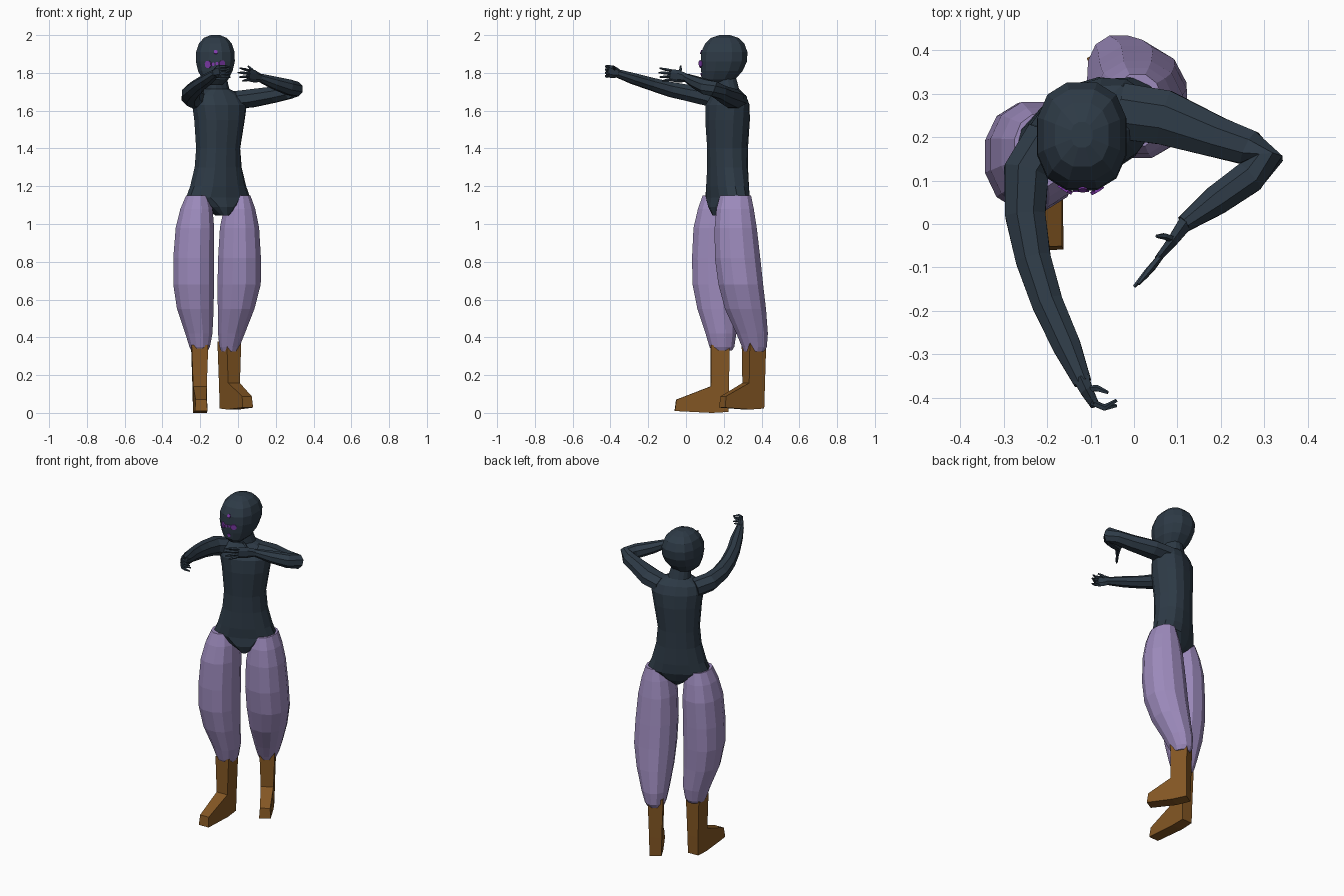
import bpy, bmesh, math
from mathutils import Vector
from mathutils.bvhtree import BVHTree


def material(name, rgb):
    m = bpy.data.materials.new(name)
    m.diffuse_color = (*rgb, 1)
    return m


DARK = material("dark slate", (0.027, 0.043, 0.062))
LILAC = material("lilac cloth", (0.34, 0.26, 0.51))
BROWN = material("brown leather", (0.23, 0.095, 0.017))
VIOLET = material("violet paint", (0.22, 0.045, 0.42))


def loft(name, rings, mat):
    """Skin a list of equal-length point rings, capped at both ends."""
    bm = bmesh.new()
    vs = [[bm.verts.new(p) for p in r] for r in rings]
    n = len(rings[0])
    for a, b in zip(vs, vs[1:]):
        for i in range(n):
            j = (i + 1) % n
            bm.faces.new((a[i], a[j], b[j], b[i]))
    bm.faces.new(vs[0])
    bm.faces.new(vs[-1])
    bmesh.ops.recalc_face_normals(bm, faces=bm.faces)
    me = bpy.data.meshes.new(name)
    bm.to_mesh(me)
    bm.free()
    me.materials.append(mat)
    ob = bpy.data.objects.new(name, me)
    bpy.context.collection.objects.link(ob)
    return ob


def stack(name, rows, mat, n=12, turn=0, square=1.0):
    """Horizontal rounded sections: z, centre x, centre y, radius x, radius y."""
    c, s = math.cos(math.radians(turn)), math.sin(math.radians(turn))
    soft = lambda v: math.copysign(abs(v) ** square, v)
    rings = []
    for z, cx, cy, rx, ry in rows:
        ring = []
        for i in range(n):
            a = 2 * math.pi * (i + 0.5) / n
            x, y = rx * soft(math.cos(a)), ry * soft(math.sin(a))
            ring.append((cx + x * c - y * s, cy + x * s + y * c, z))
        rings.append(ring)
    return loft(name, rings, mat)


def tube(name, pts, mat, n=8):
    """Sections along a path: x, y, z, horizontal radius, vertical radius."""
    ps = [Vector(p[:3]) for p in pts]
    rings = []
    for i, p in enumerate(ps):
        t = Vector()
        if i:
            t += (p - ps[i - 1]).normalized()
        if i < len(ps) - 1:
            t += (ps[i + 1] - p).normalized()
        t.normalize()
        u = t.cross(Vector((0, 0, 1))).normalized()
        v = u.cross(t)
        ring = []
        for k in range(n):
            a = 2 * math.pi * (k + 0.5) / n
            ring.append(p + u * pts[i][3] * math.cos(a) + v * pts[i][4] * math.sin(a))
        rings.append(ring)
    return loft(name, rings, mat)


def finger(name, a, b, c, r=0.008):
    tube(name, [(*a, r, r), (*b, r, r), (*c, r * 0.5, r * 0.5)], DARK, 5)


# Torso with neck, turned at the hips
stack("torso", [
    (1.045, -0.085, 0.195, 0.025, 0.06), (1.09, -0.095, 0.21, 0.09, 0.09),
    (1.14, -0.105, 0.22, 0.18, 0.095), (1.2, -0.105, 0.22, 0.155, 0.1),
    (1.3, -0.105, 0.22, 0.128, 0.1), (1.4, -0.105, 0.22, 0.119, 0.102),
    (1.55, -0.098, 0.22, 0.137, 0.11), (1.63, -0.098, 0.22, 0.15, 0.105),
    (1.68, -0.105, 0.225, 0.135, 0.08), (1.715, -0.11, 0.22, 0.065, 0.058),
    (1.79, -0.115, 0.205, 0.052, 0.055)], DARK, 14, 25, 0.9)

# Head
head = stack("head", [
    (1.735, -0.12, 0.165, 0.035, 0.055), (1.765, -0.12, 0.172, 0.07, 0.09),
    (1.81, -0.12, 0.19, 0.094, 0.113), (1.86, -0.12, 0.2, 0.106, 0.126),
    (1.91, -0.12, 0.203, 0.105, 0.126), (1.955, -0.12, 0.205, 0.09, 0.107),
    (1.985, -0.12, 0.205, 0.063, 0.075), (2.0, -0.12, 0.205, 0.025, 0.03)],
    DARK, 12, 0, 0.82)

# Painted face marks: thin plates laid on the head surface
tree = BVHTree.FromPolygons([v.co for v in head.data.vertices],
                            [p.vertices[:] for p in head.data.polygons])
for x, z, r in [(-0.118, 1.91, 0.011), (-0.118, 1.79, 0.011),
                (-0.158, 1.845, 0.02), (-0.132, 1.846, 0.009),
                (-0.112, 1.85, 0.009), (-0.085, 1.85, 0.018)]:
    hit, nor, _, _ = tree.ray_cast(Vector((x, -1, z)), Vector((0, 1, 0)))
    if nor.y > 0:
        nor = -nor
    a, b = hit - nor * 0.003, hit + nor * 0.004
    tube("face_mark", [(*a, r, r), (*b, r, r)], VIOLET, 8)

# Baggy trouser legs
stack("right_trouser_leg", [
    (1.15, -0.215, 0.17, 0.062, 0.085), (1.08, -0.22, 0.165, 0.088, 0.105),
    (0.98, -0.228, 0.16, 0.105, 0.124), (0.82, -0.235, 0.155, 0.111, 0.127),
    (0.68, -0.235, 0.155, 0.111, 0.124), (0.55, -0.226, 0.165, 0.1, 0.108),
    (0.42, -0.207, 0.185, 0.074, 0.084), (0.35, -0.203, 0.19, 0.056, 0.068),
    (0.33, -0.203, 0.19, 0.045, 0.055)], LILAC, 12, 0, 0.9)
stack("left_trouser_leg", [
    (1.15, 0.008, 0.262, 0.06, 0.085), (1.08, 0.008, 0.26, 0.086, 0.102),
    (0.98, 0.008, 0.263, 0.107, 0.115), (0.82, 0.008, 0.273, 0.117, 0.124),
    (0.68, 0.006, 0.29, 0.118, 0.122), (0.55, -0.01, 0.315, 0.1, 0.112),
    (0.42, -0.035, 0.35, 0.073, 0.086), (0.35, -0.045, 0.362, 0.055, 0.068),
    (0.325, -0.045, 0.36, 0.045, 0.055)], LILAC, 12, 0, 0.9)


def boot(name, x, y, lift, turn, length):
    """Side outline (forward, z, half width) given width on both sides."""
    outline = [(-0.052, 0.36, 0.044), (0.048, 0.36, 0.044), (0.048, 0.14, 0.036),
               (length, 0.07, 0.029), (length + 0.008, 0.01, 0.033),
               (0.04, 0.0, 0.036), (-0.045, 0.005, 0.034), (-0.048, 0.12, 0.036)]
    c, s = math.cos(math.radians(turn)), math.sin(math.radians(turn))
    side = lambda k: [(x + f * s + w * k * c, y - f * c + w * k * s, max(z, 0) + lift)
                      for f, z, w in outline]
    return loft(name, [side(-1), side(1)], BROWN)


boot("right_boot", -0.203, 0.178, 0.0, 2, 0.23)
boot("left_boot", -0.045, 0.358, 0.018, 30, 0.185)

# Right arm reaching forward, hand half closed
tube("right_arm", [
    (-0.2, 0.2, 1.655, 0.055, 0.055), (-0.248, 0.12, 1.675, 0.056, 0.054),
    (-0.25, 0.02, 1.692, 0.05, 0.047), (-0.232, -0.08, 1.712, 0.044, 0.043),
    (-0.2, -0.18, 1.74, 0.039, 0.036), (-0.155, -0.28, 1.77, 0.035, 0.031),
    (-0.118, -0.365, 1.798, 0.022, 0.023)], DARK)
tube("right_palm", [
    (-0.122, -0.355, 1.797, 0.021, 0.022), (-0.108, -0.385, 1.805, 0.017, 0.033),
    (-0.09, -0.417, 1.81, 0.012, 0.033)], DARK, 6)
for i in range(4):
    z = 1.783 + i * 0.017
    finger("right_finger", (-0.098, -0.41, z), (-0.068, -0.423, z),
           (-0.04, -0.418 + 0.012 * (i % 2), z - 0.006), 0.008)
finger("right_thumb", (-0.108, -0.38, 1.815), (-0.085, -0.378, 1.828), (-0.06, -0.388, 1.835))

# Left arm bent across the chest, open hand
tube("left_arm", [
    (-0.03, 0.26, 1.655, 0.07, 0.05), (0.07, 0.245, 1.665, 0.068, 0.052),
    (0.19, 0.2, 1.685, 0.051, 0.046), (0.265, 0.175, 1.7, 0.044, 0.042),
    (0.305, 0.148, 1.715, 0.04, 0.044), (0.265, 0.108, 1.725, 0.041, 0.043),
    (0.19, 0.055, 1.748, 0.037, 0.035), (0.115, 0.0, 1.775, 0.021, 0.023)], DARK)
tube("left_palm", [
    (0.12, 0.004, 1.773, 0.02, 0.022), (0.088, -0.04, 1.782, 0.014, 0.033),
    (0.055, -0.08, 1.788, 0.009, 0.032)], DARK, 6)
for i, (x, y, z) in enumerate([(0.024, -0.125, 1.758), (0.008, -0.138, 1.778),
                               (0.0, -0.144, 1.802), (0.01, -0.138, 1.825)]):
    base = (0.06, -0.075, 1.766 + i * 0.015)
    mid = ((x + 0.06) / 2, (y - 0.075) / 2, (z + base[2]) / 2)
    finger("left_finger", base, mid, (x, y, z))
finger("left_thumb", (0.09, -0.035, 1.8), (0.07, -0.028, 1.82), (0.052, -0.028, 1.838))
